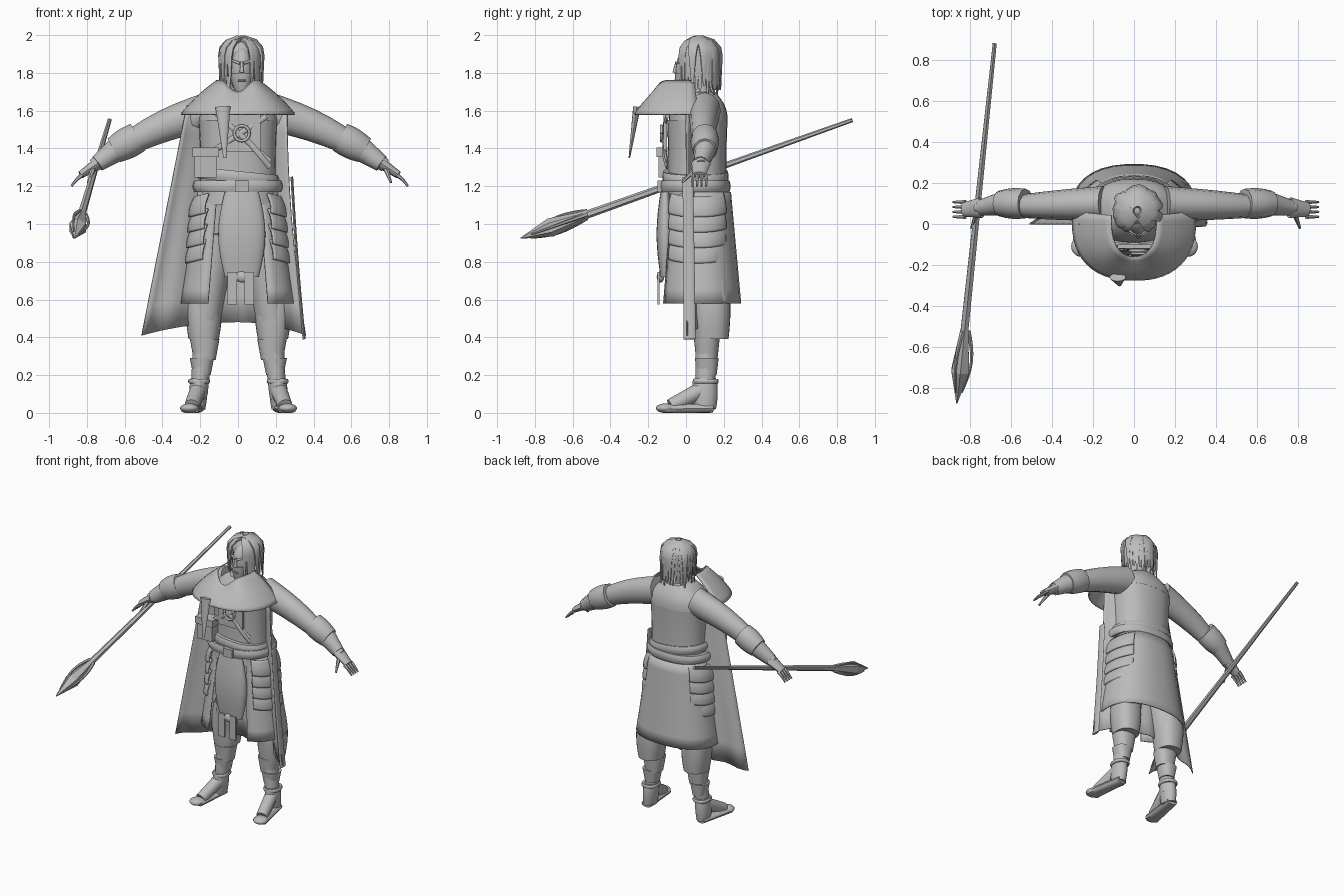
import bpy, bmesh, math, random
from mathutils import Vector

random.seed(4)
if "Cube" in bpy.data.objects:
    bpy.data.objects.remove(bpy.data.objects["Cube"], do_unlink=True)

GREY = (.5, .5, .5, 1)
grey = bpy.data.materials.new("plain grey")
grey.use_nodes = True
grey.diffuse_color = GREY
grey.node_tree.nodes["Principled BSDF"].inputs["Base Color"].default_value = GREY


def finish(name, bm, thickness=0, smooth=True):
    bmesh.ops.recalc_face_normals(bm, faces=bm.faces)
    mesh = bpy.data.meshes.new(name)
    bm.to_mesh(mesh)
    bm.free()
    mesh.materials.append(grey)
    part = bpy.data.objects.new(name, mesh)
    bpy.context.collection.objects.link(part)
    if thickness:
        solidify = part.modifiers.new("thickness", 'SOLIDIFY')
        solidify.thickness = thickness
        solidify.offset = 0
    if smooth:
        bpy.ops.object.select_all(action='DESELECT')
        part.select_set(True)
        bpy.context.view_layer.objects.active = part
        bpy.ops.object.shade_smooth_by_angle(angle=math.radians(45))


def loft(name, rows, closed=True, thickness=0, smooth=True):
    """Skin equal rows of points; closed rows are rings with end caps."""
    bm = bmesh.new()
    rows = [[bm.verts.new(point) for point in row] for row in rows]
    count = len(rows[0])
    for upper, lower in zip(rows, rows[1:]):
        for i in range(count if closed else count - 1):
            j = (i + 1) % count
            bm.faces.new((upper[i], upper[j], lower[j], lower[i]))
    if closed:
        bm.faces.new(rows[0])
        bm.faces.new(rows[-1])
    finish(name, bm, thickness, smooth)


def wrap(name, centre, high, low, rx, ry, flare=0, bulge=0, start=0, sweep=360,
         thickness=0, tilt=0, dip=0, steps=8):
    """Upright shell around a centre, widening by flare towards the bottom."""
    closed = sweep == 360
    count = 28
    rows = []
    for step in range(steps + 1):
        t = step / steps
        grow = flare * t + bulge * math.sin(math.pi * t)
        row = []
        for i in range(count):
            angle = math.radians(start + sweep * i / (count if closed else count - 1))
            c, s = math.cos(angle), math.sin(angle)
            x = centre[0] + (rx + grow) * math.copysign(abs(c) ** .85, c)
            y = centre[1] + (ry + grow * .6) * math.copysign(abs(s) ** .85, s)
            row.append(Vector((x, y, high + (low - high) * t + tilt * x - dip * (1 - t) * s ** 8)))
        rows.append(row)
    loft(name, rows, closed, thickness)


def tube(name, path, radii, ref=(0, 1, 0), flat=1, sides=12, smooth=True):
    """Ring sections along a path; flat scales the radius along ref."""
    rings = []
    for i, (point, radius) in enumerate(zip(path, radii)):
        along = (path[min(i + 1, len(path) - 1)] - path[max(i - 1, 0)]).normalized()
        side = along.cross(Vector(ref)).normalized() * radius
        up = side.cross(along) * flat
        ring = [point + side * math.cos(k * math.tau / sides) + up * math.sin(k * math.tau / sides)
                for k in range(sides)]
        for corner in ring:
            corner.z = max(corner.z, 0)
        rings.append(ring)
    loft(name, rings, smooth=smooth)


def taper(name, a, b, ra, rb, bulge=0, sag=(0, 0, 0), steps=8, **options):
    """Limb from a to b whose radius swells by bulge and whose path bows by sag."""
    ts = [i / steps for i in range(steps + 1)]
    path = [Vector(a).lerp(Vector(b), t) + Vector(sag) * math.sin(math.pi * t) for t in ts]
    tube(name, path, [ra + (rb - ra) * t + bulge * math.sin(math.pi * t) for t in ts], **options)


def solid(name, centre, size, round_shape=False):
    bm = bmesh.new()
    if round_shape:
        bmesh.ops.create_uvsphere(bm, u_segments=20, v_segments=14, radius=1)
    else:
        bmesh.ops.create_cube(bm, size=1)
    bmesh.ops.scale(bm, vec=size, verts=bm.verts)
    bmesh.ops.translate(bm, vec=centre, verts=bm.verts)
    finish(name, bm, smooth=round_shape)


# Torso, belt and sash
wrap("vest", (0, .06), 1.55, 1.1, rx=.21, ry=.16, bulge=-.01)
wrap("shoulders", (0, .065), 1.7, 1.55, rx=.1, ry=.09, flare=.11, bulge=.03)
taper("neck", (.02, .08, 1.65), (.02, .05, 1.8), ra=.07, rb=.05)
wrap("belt", (0, .05), 1.23, 1.17, rx=.23, ry=.18, bulge=.01)
wrap("sash", (0, .05), 1.28, 1.22, rx=.21, ry=.17, bulge=.01, tilt=-.1)
solid("buckle", (.02, -.14, 1.2), (.07, .02, .06))

# Open-fronted coat, layered hip plates
wrap("coat_skirt", (0, .075), 1.17, .58, rx=.21, ry=.16, flare=.09, start=-62, sweep=304, thickness=.008)
for s, side, start in ((1, "left", -50), (-1, "right", 130)):
    for k in range(4):
        top = 1.2 - k * .08
        wrap(f"{side}_hip_plate_{k}", (0, .06), top, top - .1, rx=.225 + k * .006, ry=.17, tilt=-s * .25,
             flare=.03, bulge=.01, start=start, sweep=100, thickness=.012)

# Tabard and hanging strips
wrap("tabard", (.02, -.11), 1.17, .72, rx=.09, ry=.025, bulge=.035)
solid("tabard_tip", (.02, -.135, .72), (.035, .02, .03), round_shape=True)
for x in (-.03, .06):
    solid("hanging_strip", (x, -.145, .66), (.05, .01, .17))

# Chest panel, straps, ring and pouch
solid("chest_panel", (.02, -.11, 1.48), (.2, .02, .2))
for i, (x, top, end, bottom) in enumerate(((-.13, 1.6, .17, 1.33), (.15, 1.57, -.14, 1.38), (.02, 1.48, .17, 1.3))):
    taper(f"chest_strap_{i}", (x, -.1, top), (end, -.1, bottom), ra=.015, rb=.015, sag=(0, -.02, 0), flat=.5)
hoop = [Vector((.02, -.13, 1.48)) + Vector((math.cos(k * math.tau / 16), 0, math.sin(k * math.tau / 16))) * .04
        for k in range(17)]
tube("chest_ring", hoop, [.008] * len(hoop))
solid("belt_pouch", (-.17, -.11, 1.32), (.12, .07, .15))
solid("pouch_flap", (-.17, -.11, 1.38), (.14, .09, .05))

# Forward cowl with a hanging corner
wrap("cowl", (0, .01), 1.76, 1.58, rx=.11, ry=.17, flare=.19, bulge=.015, start=172, sweep=196,
     thickness=.008, dip=.06)
taper("cowl_corner", (-.08, -.26, 1.62), (-.07, -.3, 1.35), ra=.04, rb=.008, flat=.5)

# Long cape, wider on the right, folded across its width
cape = []
for step in range(9):
    t = step / 8
    row = []
    for i in range(33):
        u = i / 16 - 1
        reach = .26 + .1 * t * t if u > 0 else .27 + .24 * t
        fold = .012 * t * math.sin(i)
        row.append(Vector((u * reach, .1 * (1 - u * u) + fold, 1.63 - t * (1.15 + .07 * u * u))))
    cape.append(row)
loft("cape", cape, closed=False, thickness=.006)
taper("cape_hem", (.285, .01, 1.25), (.35, .02, .39), ra=.007, rb=.008, sag=(-.005, 0, 0), flat=4)

# Arms, legs and boots
for s, side in ((1, "left"), (-.98, "right")):
    def limb(part, a, b, ra, rb, **options):
        taper(f"{side}_{part}", (s * a[0], *a[1:]), (s * b[0], *b[1:]), ra, rb, **options)

    limb("sleeve", (.15, .1, 1.6), (.78, .08, 1.31), ra=.1, rb=.035, bulge=.01, sag=(0, 0, .035), flat=.85)
    limb("elbow_guard", (.54, .1, 1.46), (.67, .1, 1.39), ra=.08, rb=.07, bulge=.008, flat=.9)
    limb("bracer", (.66, .1, 1.39), (.76, .08, 1.32), ra=.064, rb=.045, flat=.9)
    limb("palm", (.76, .08, 1.32), (.85, .07, 1.26), ra=.03, rb=.02, flat=1.7)
    for k in range(4):
        y = .035 + k * .024
        limb(f"finger_{k}", (.84, y, 1.26), (.9, y, 1.2), ra=.012, rb=.006, sag=(0, 0, .006), sides=6)
    limb("thumb", (.78, .06, 1.3), (.81, -.02, 1.22), ra=.016, rb=.006, ref=(1, 0, 0), sides=6)

    limb("thigh", (.11, .1, .95), (.18, .13, .5), ra=.1, rb=.09, flat=1.1)
    wrap(f"{side}_trouser_puff", (s * .185, .135), .7, .39, rx=.08, ry=.09, bulge=.017)
    limb("shin", (.185, .11, .42), (.21, .1, .1), ra=.055, rb=.045, flat=1.1)
    wrap(f"{side}_knee_wrap", (s * .18, .11), .39, .28, rx=.078, ry=.068, flare=-.02)
    wrap(f"{side}_shin_wrap", (s * .195, .11), .29, .2, rx=.064, ry=.063, flare=-.018)
    wrap(f"{side}_ankle_band", (s * .21, .105), .18, .155, rx=.052, ry=.064, bulge=.006)
    limb("boot_ankle", (.21, .1, .18), (.22, .1, .02), ra=.045, rb=.042, bulge=.005, flat=1.4)
    limb("boot_instep", (.215, .08, .12), (.25, -.08, .035), ra=.045, rb=.04, ref=(0, 0, 1))
    limb("boot_sole", (.22, .14, .025), (.26, -.12, .02), ra=.04, rb=.05, ref=(0, 0, 1), flat=.6)
    solid(f"{side}_boot_toe", (s * .262, -.11, .025), (.05, .05, .025), round_shape=True)

# Head and face
solid("head", (.02, .035, 1.815), (.066, .09, .128), round_shape=True)
wrap("jaw", (.02, .01), 1.8, 1.69, rx=.062, ry=.07, flare=-.03, bulge=.005)
taper("nose", (.02, -.05, 1.86), (.02, -.06, 1.8), ra=.006, rb=.012, sides=8)
taper("lips", (0, -.05, 1.76), (.04, -.05, 1.76), ra=.005, rb=.005, sag=(0, -.01, 0))
for s in (-1, 1):
    taper("brow", (.02 + s * .01, -.05, 1.85), (.02 + s * .05, -.03, 1.865), ra=.008, rb=.006)

# Hair cap and drooping locks
solid("hair_cap", (.015, .075, 1.88), (.092, .09, .1), round_shape=True)


def lock(name, angle, reach, bottom, width):
    across = Vector((math.cos(angle), math.sin(angle), 0))
    ts = [i / 6 for i in range(7)]
    path = [Vector((.015, .065, 1.98 - (1.98 - bottom) * t ** 1.5)) + across * reach * min(1, t * 2.5 + .02) ** .5
            for t in ts]
    tube(name, path, [width * (1.2 - t) for t in ts], ref=(-across.y, across.x, 0), flat=2, sides=6)


for k in range(26):
    lock(f"hair_lock_{k}", math.radians(k * 10 - 35), random.uniform(.1, .12),
         random.uniform(1.68, 1.74), random.uniform(.013, .017))
for angle in (-135, -122, -58, -45):
    lock("fringe_lock", math.radians(angle), .11, 1.72, .012)

# Staff with a crystal head and prongs
tail, point = Vector((-.68, .88, 1.55)), Vector((-.865, -.875, .925))


def staff_part(name, start, end, ra, rb, offset=Vector(), **options):
    taper(name, tail.lerp(point, start) + offset, tail.lerp(point, end) + offset, ra, rb,
          ref=(1, 0, 0), sides=6, smooth=False, **options)


staff_part("staff_shaft", 0, .82, ra=.011, rb=.022)
staff_part("staff_socket", .78, .91, ra=.018, rb=.05)
staff_part("staff_crystal", .91, 1, ra=.05, rb=.003)
for k in range(3):
    out = Vector((math.cos(k * math.tau / 3), 0, math.sin(k * math.tau / 3)))
    staff_part(f"staff_prong_{k}", .8, .97, ra=.012, rb=.004, offset=out * .02, sag=out * .03)
